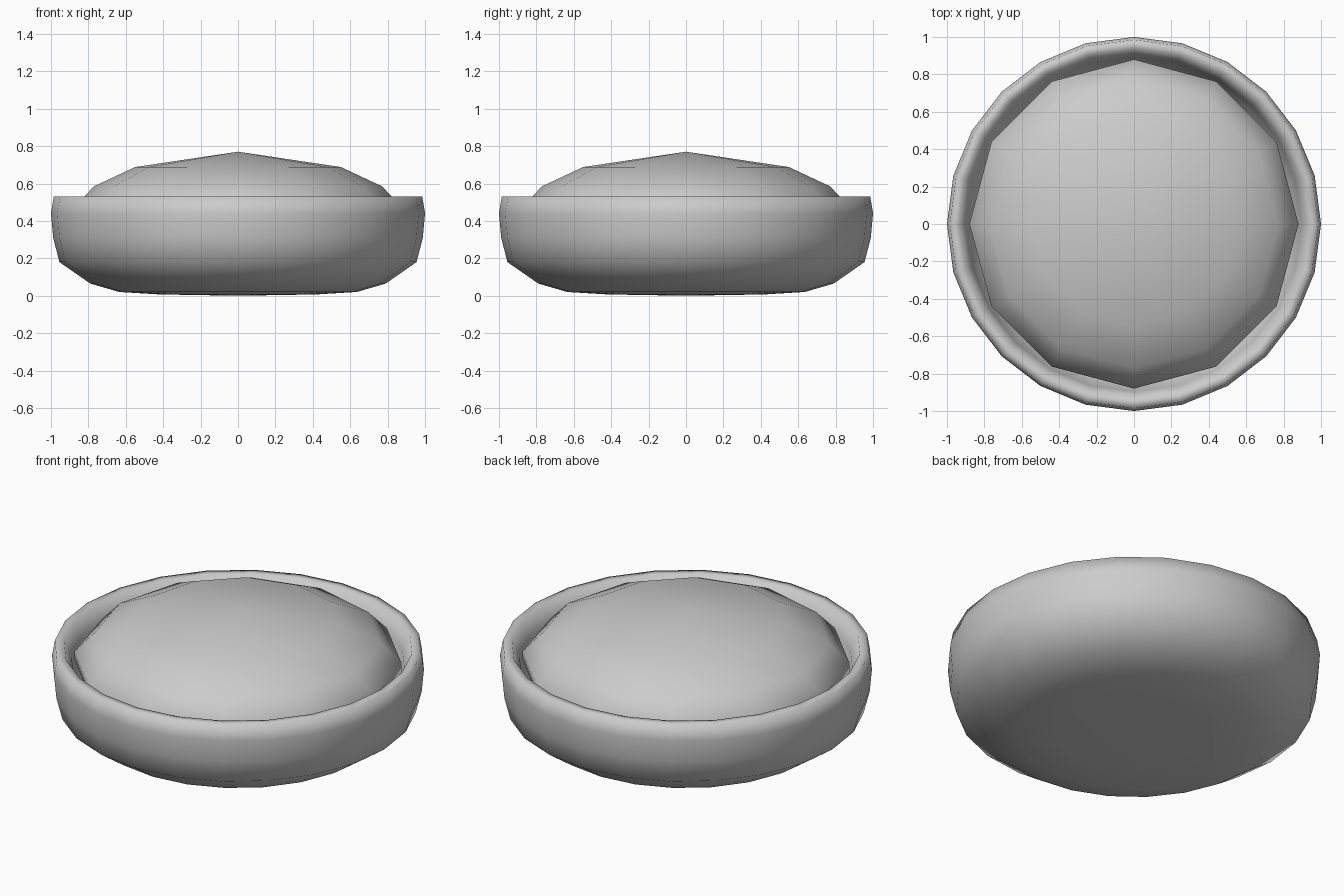
import bpy, bmesh
from math import cos, sin, pi

if "Cube" in bpy.data.objects:
    bpy.data.objects.remove(bpy.data.objects["Cube"])


def lathe(name, profile, sides):
    """Spin an (r, z) profile around z; r = 0 makes a pole."""
    bm = bmesh.new()
    rings = []
    for r, z in profile:
        n = 1 if r == 0 else sides
        rings.append([bm.verts.new((r * cos(2 * pi * i / sides), r * sin(2 * pi * i / sides), z))
                      for i in range(n)])
    for a, b in zip(rings, rings[1:]):
        for i in range(sides):
            j = (i + 1) % sides
            if len(a) == 1:
                bm.faces.new((a[0], b[j], b[i]))
            elif len(b) == 1:
                bm.faces.new((a[i], a[j], b[0]))
            else:
                bm.faces.new((a[i], a[j], b[j], b[i]))
    bmesh.ops.recalc_face_normals(bm, faces=bm.faces)
    for f in bm.faces:
        f.smooth = True
    mesh = bpy.data.meshes.new(name)
    bm.to_mesh(mesh)
    bm.free()
    obj = bpy.data.objects.new(name, mesh)
    bpy.context.collection.objects.link(obj)
    return obj


# Round shallow bowl: underside, outer wall, rim, inner wall and floor
lathe("bowl", [(0, 0), (0.42, 0.007), (0.635, 0.02), (0.79, 0.065), (0.955, 0.18),
               (0.988, 0.31), (1.0, 0.44), (0.985, 0.53), (0.935, 0.53),
               (0.895, 0.44), (0.86, 0.26), (0.7, 0.13), (0, 0.08)], 24)

# Domed filling with a shallow peak, coarser than the bowl
lathe("filling", [(0, 0.77), (0.55, 0.688), (0.77, 0.585), (0.88, 0.47),
                  (0.88, 0.42), (0, 0.40)], 12)
